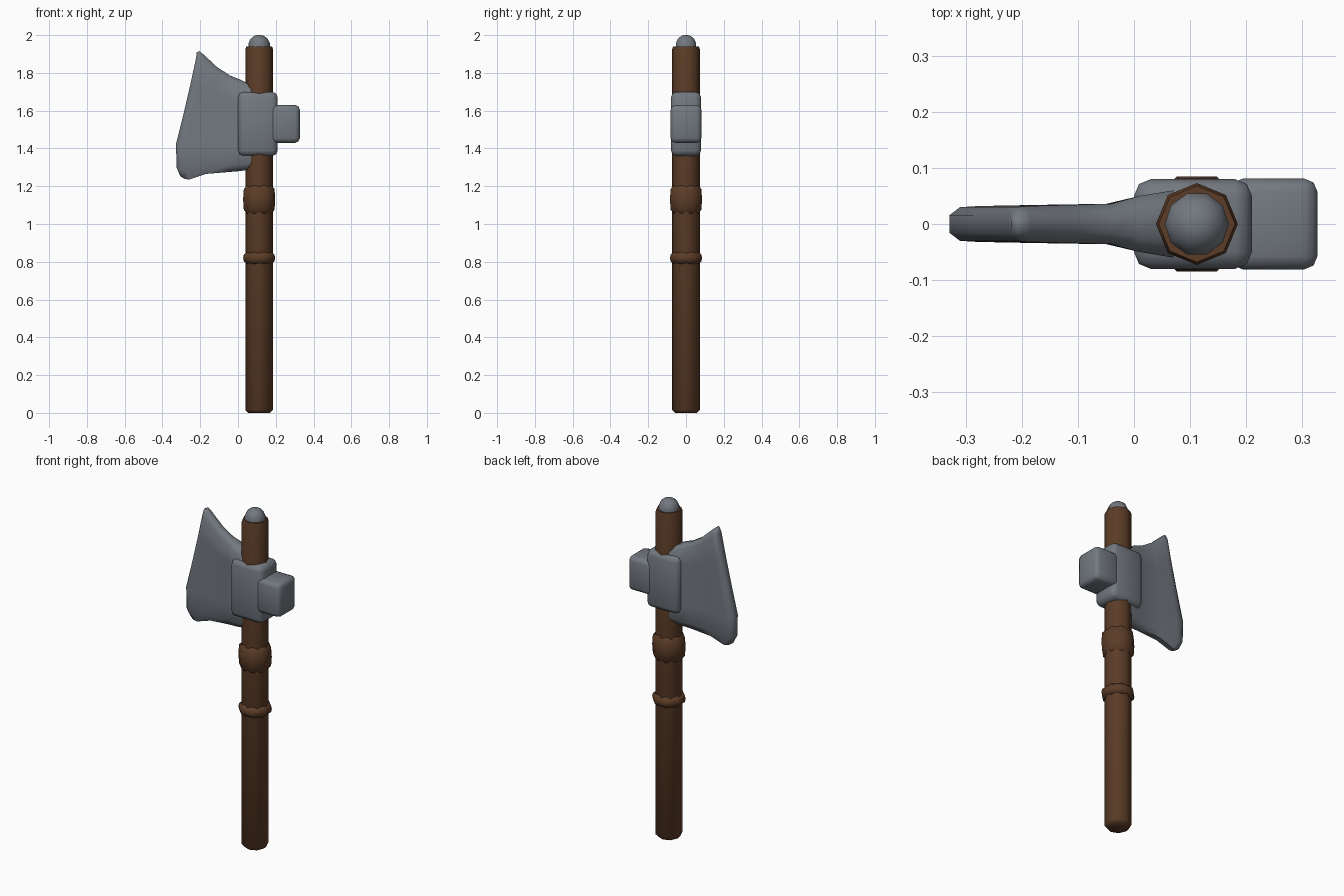
import bpy, bmesh, math

old = bpy.data.objects.get("Cube")
if old:
    bpy.data.objects.remove(old, do_unlink=True)

AXIS_X = 0.112


def material(name, rgb):
    m = bpy.data.materials.new(name)
    m.use_nodes = True
    m.diffuse_color = (*rgb, 1)
    m.node_tree.nodes["Principled BSDF"].inputs["Base Color"].default_value = (*rgb, 1)
    return m


WOOD = material("brown wood", (0.105, 0.045, 0.02))
STEEL = material("grey steel", (0.17, 0.19, 0.215))


def finish(name, bm, mat, angle=50):
    bmesh.ops.recalc_face_normals(bm, faces=bm.faces)
    me = bpy.data.meshes.new(name)
    bm.to_mesh(me)
    bm.free()
    me.materials.append(mat)
    ob = bpy.data.objects.new(name, me)
    bpy.context.collection.objects.link(ob)
    bpy.ops.object.select_all(action="DESELECT")
    ob.select_set(True)
    bpy.context.view_layer.objects.active = ob
    bpy.ops.object.shade_smooth_by_angle(angle=math.radians(angle))
    return ob


def lathe(name, profile, mat, sides=8, turn=0.0, angle=50):
    """Capped turned part around the handle axis; profile is (radius, z)."""
    bm = bmesh.new()
    rings = []
    for r, z in profile:
        rings.append([bm.verts.new((AXIS_X + r * math.cos(turn + math.tau * i / sides),
                                    r * math.sin(turn + math.tau * i / sides), z))
                      for i in range(sides)])
    for a, b in zip(rings, rings[1:]):
        for i in range(sides):
            j = (i + 1) % sides
            bm.faces.new((a[i], a[j], b[j], b[i]))
    bm.faces.new(rings[0])
    bm.faces.new(rings[-1])
    return finish(name, bm, mat, angle)


def rounded_box(name, lo, hi, bevel, mat):
    bm = bmesh.new()
    bmesh.ops.create_cube(bm, size=1)
    for v in bm.verts:
        v.co = [(a + b) / 2 + c * (b - a) for a, b, c in zip(lo, hi, v.co)]
    bmesh.ops.bevel(bm, geom=bm.edges[:], offset=bevel, segments=2,
                    profile=0.5, affect="EDGES")
    return finish(name, bm, mat, 60)


# Wooden handle with its two bands
lathe("handle", [(0.058, 0), (0.073, 0.016), (0.073, 1.925), (0.068, 1.94)], WOOD)
lathe("wide_band", [(0.07, 1.055), (0.088, 1.075), (0.092, 1.13),
                    (0.088, 1.185), (0.07, 1.205)], WOOD, turn=math.pi / 8)
lathe("narrow_ring", [(0.07, 0.788), (0.088, 0.802), (0.092, 0.82),
                      (0.088, 0.838), (0.07, 0.852)], WOOD, turn=math.pi / 8)

# Domed metal cap at the top
lathe("top_cap", [(0.057, 1.93), (0.057, 1.955), (0.046, 1.98),
                  (0.026, 1.996), (0.01, 2.0)], STEEL, sides=10, angle=70)

# Socket around the handle and the hammer poll behind it
rounded_box("socket", (0.0, -0.08, 1.36), (0.21, 0.08, 1.7), 0.03, STEEL)
rounded_box("poll", (0.17, -0.081, 1.43), (0.327, 0.081, 1.63), 0.024, STEEL)

# Blade: stations from root to cutting edge
# (top x, top z, bottom x, bottom z, bow strength, half thickness)
stations = [(0.07, 1.735, 0.07, 1.29, 0, 0.06),
            (0.01, 1.765, 0.01, 1.28, 0, 0.05),
            (-0.04, 1.785, -0.05, 1.275, 0, 0.036),
            (-0.11, 1.83, -0.17, 1.265, 0.3, 0.034),
            (-0.185, 1.9, -0.26, 1.235, 0.8, 0.032),
            (-0.205, 1.915, -0.285, 1.24, 1, 0.03),
            (-0.218, 1.91, -0.305, 1.252, 1, 0.016)]
# (position down the station, bow, thickness factor)
rows = [(0, 0, 0.45), (0.05, 0, 1), (0.25, 0.011, 1), (0.48, 0.026, 1),
        (0.74, 0.046, 1), (0.93, 0.026, 1), (1, 0, 0.45)]

bm = bmesh.new()
loops = []
for tx, tz, bx, bz, bow, half in stations:
    side = [(tx + (bx - tx) * t - b * bow, half * f, tz + (bz - tz) * t)
            for t, b, f in rows]
    front = [bm.verts.new((x, -y, z)) for x, y, z in side]
    back = [bm.verts.new(p) for p in reversed(side)]
    loops.append(front + back)
count = 2 * len(rows)
for a, b in zip(loops, loops[1:]):
    for i in range(count):
        j = (i + 1) % count
        bm.faces.new((a[i], a[j], b[j], b[i]))
for end in (loops[0], loops[-1]):
    for i in range(len(rows) - 1):
        bm.faces.new((end[i], end[i + 1], end[count - 2 - i], end[count - 1 - i]))
finish("blade", bm, STEEL, 60)
